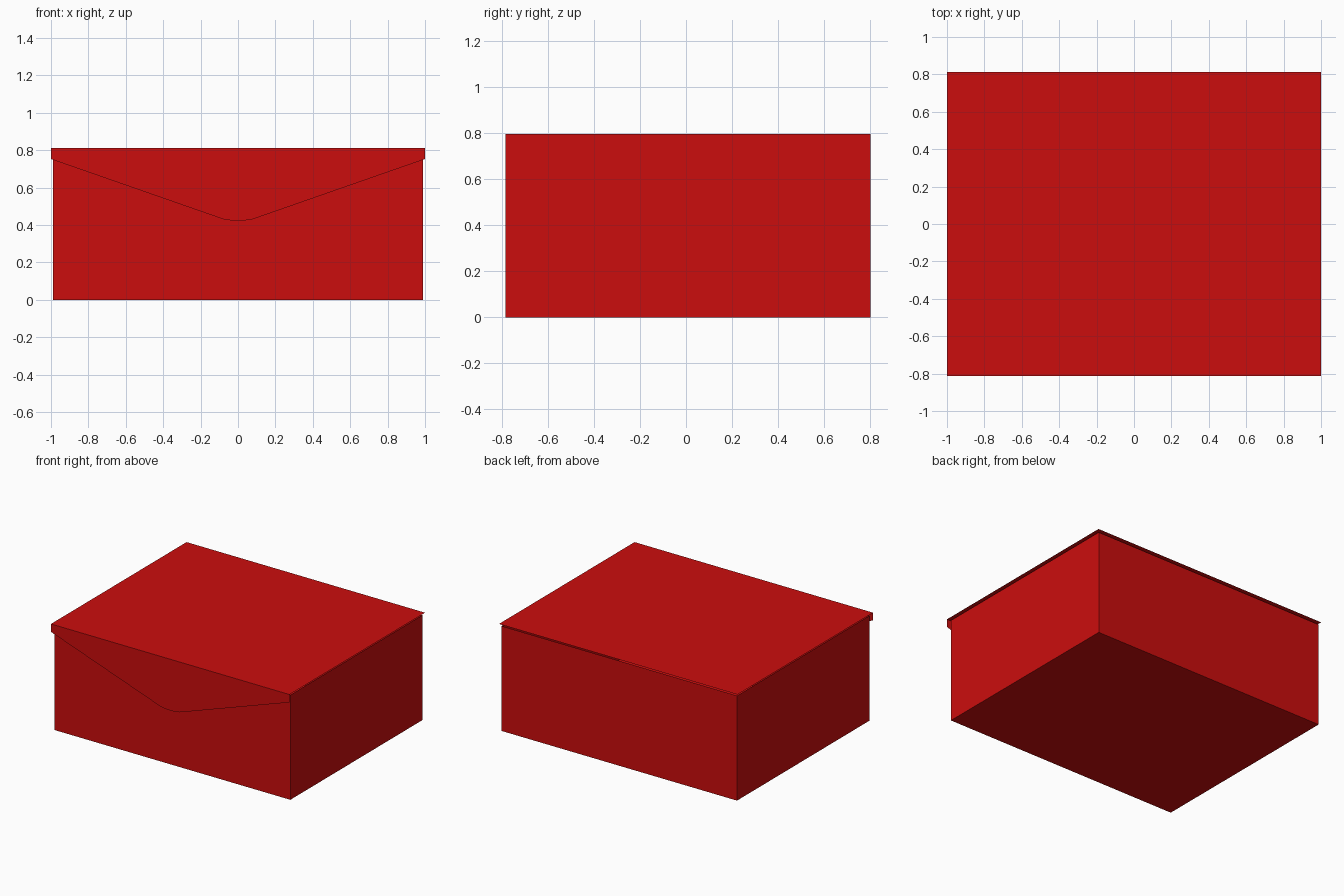
import bpy
import bmesh

if "Cube" in bpy.data.objects:
    bpy.data.objects.remove(bpy.data.objects["Cube"])

red = bpy.data.materials.new("red_card")
red.diffuse_color = (0.6, 0.004, 0.004, 1)
red.use_nodes = True
red.node_tree.nodes["Principled BSDF"].inputs["Base Color"].default_value = red.diffuse_color


def add_object(name, bm):
    mesh = bpy.data.meshes.new(name)
    bm.to_mesh(mesh)
    bm.free()
    mesh.materials.append(red)
    obj = bpy.data.objects.new(name, mesh)
    bpy.context.collection.objects.link(obj)
    return obj


# Box body: thin card tray, open at the top under the lid
X, Y0, Y1, H = 0.988, -0.784, 0.8, 0.795
bm = bmesh.new()
base = [bm.verts.new(p) for p in ((-X, Y0, 0), (-X, Y1, 0), (X, Y1, 0), (X, Y0, 0))]
rim = [bm.verts.new((v.co.x, v.co.y, H)) for v in base]
bm.faces.new(base)
for i in range(4):
    j = (i + 1) % 4
    bm.faces.new((base[j], base[i], rim[i], rim[j]))
add_object("box_body", bm)

# Lid: flat sheet with an envelope flap folded down over the front
D, T = 0.812, 0.812
half_edge = [(1.0, 0.752), (0.1, 0.438), (0.075, 0.43), (0.05, 0.4255), (0.02, 0.4235)]
bm = bmesh.new()
fl, fr, br, bl = [bm.verts.new(p) for p in ((-1, -D, T), (1, -D, T), (1, D, T), (-1, D, T))]
bm.faces.new((fl, fr, br, bl))
left = [bm.verts.new((-x, -D, z)) for x, z in half_edge]
right = [bm.verts.new((x, -D, z)) for x, z in reversed(half_edge)]
bm.faces.new([fl] + left + right + [fr])
add_object("lid_with_flap", bm)
